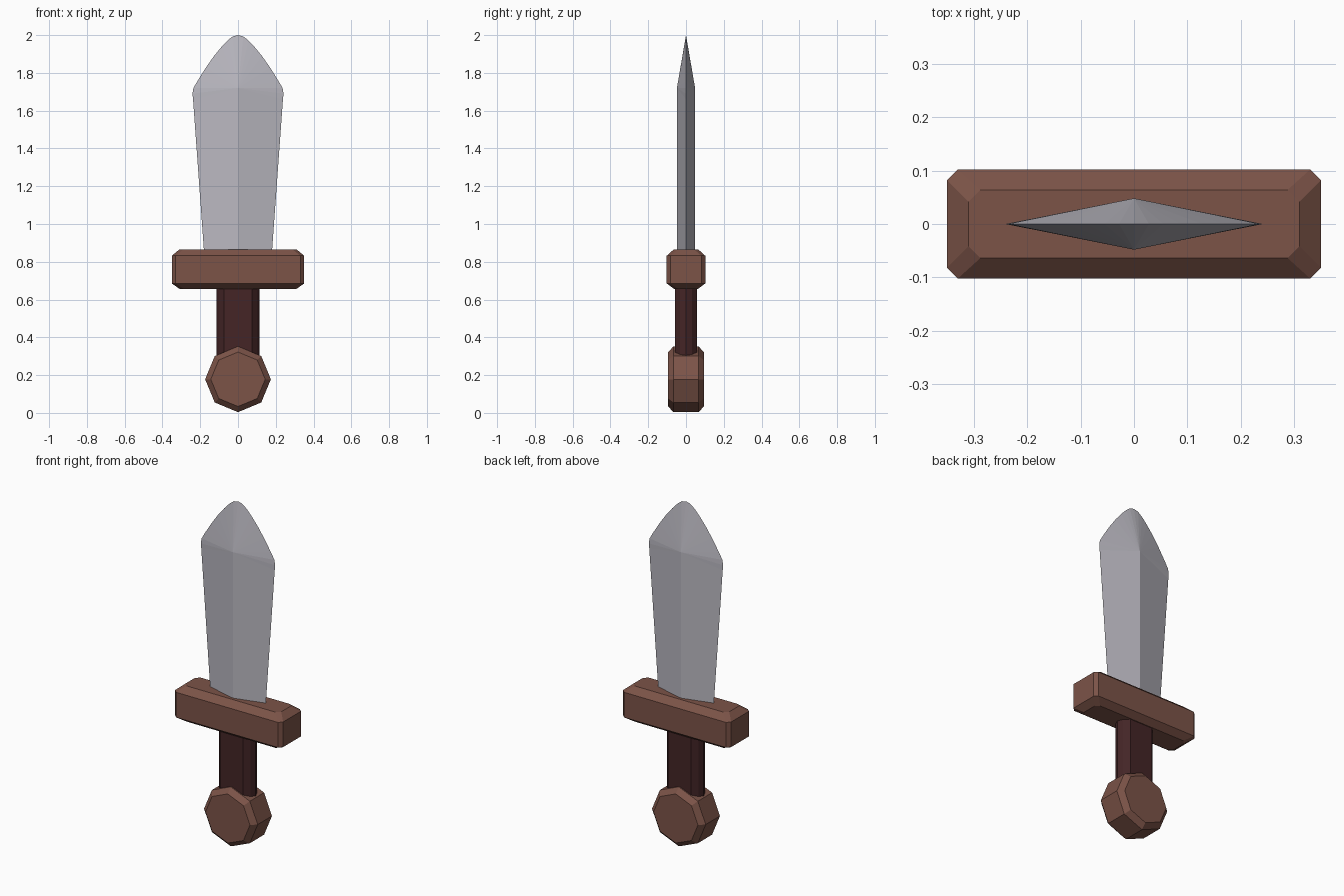
import bpy, bmesh, math

if "Cube" in bpy.data.objects:
    bpy.data.objects.remove(bpy.data.objects["Cube"])


def material(name, rgb):
    m = bpy.data.materials.new(name)
    m.diffuse_color = (*rgb, 1)
    m.use_nodes = True
    m.node_tree.nodes["Principled BSDF"].inputs["Base Color"].default_value = m.diffuse_color
    return m


steel = material("steel grey", (0.49, 0.48, 0.53))
wood = material("reddish brown", (0.20, 0.087, 0.064))
leather = material("dark maroon", (0.058, 0.0185, 0.0195))


def finish(name, bm, mat):
    bmesh.ops.recalc_face_normals(bm, faces=bm.faces)
    mesh = bpy.data.meshes.new(name)
    bm.to_mesh(mesh)
    bm.free()
    mesh.materials.append(mat)
    ob = bpy.data.objects.new(name, mesh)
    bpy.context.collection.objects.link(ob)
    return ob


def loft(name, rings, mat):
    """Join equal-length rings of 3D points and cap both ends."""
    bm = bmesh.new()
    loops = [[bm.verts.new(p) for p in ring] for ring in rings]
    n = len(loops[0])
    for a, b in zip(loops, loops[1:]):
        for i in range(n):
            j = (i + 1) % n
            bm.faces.new((a[i], a[j], b[j], b[i]))
    bm.faces.new(loops[0])
    bm.faces.new(loops[-1])
    return finish(name, bm, mat)


def chamfered(hx, hy, c, z):
    """Rectangle with cut corners at height z."""
    return [(hx, -hy + c, z), (hx, hy - c, z), (hx - c, hy, z), (-hx + c, hy, z),
            (-hx, hy - c, z), (-hx, -hy + c, z), (-hx + c, -hy, z), (hx - c, -hy, z)]


# Pommel: chamfered octagonal disc facing front
def octagon(r, y):
    return [(r * math.sin(k * math.pi / 4), y, 0.178 + r * math.cos(k * math.pi / 4))
            for k in range(8)]


loft("pommel", [octagon(r, y) for r, y in
                ((0.144, -0.095), (0.174, -0.066), (0.174, 0.066), (0.144, 0.095))], wood)

# Grip: flattened faceted prism
quarter = [(0.115, 0.0), (0.102, 0.032), (0.074, 0.059)]
half = quarter + [(-x, y) for x, y in reversed(quarter)]
section = half + [(-x, -y) for x, y in half[1:-1]]
loft("grip", [[(x, y, z) for x, y in section] for z in (0.25, 0.70)], leather)

# Crossguard: box with chamfered edges
loft("crossguard", [chamfered(0.31, 0.064, 0.022, 0.657),
                    chamfered(0.35, 0.102, 0.02, 0.685),
                    chamfered(0.35, 0.102, 0.02, 0.832),
                    chamfered(0.31, 0.064, 0.022, 0.866)], wood)

# Blade: diamond section, faces fan from the ridge end to the curved point
edge = [(0.176, 0.80), (0.238, 1.66), (0.241, 1.69), (0.236, 1.72), (0.214, 1.758),
        (0.17, 1.828), (0.128, 1.888), (0.088, 1.937), (0.055, 1.972), (0.028, 1.993)]
bm = bmesh.new()
tip = bm.verts.new((0, 0, 2.0))
ridge = {s: (bm.verts.new((0, s * 0.048, 0.80)), bm.verts.new((0, s * 0.048, 1.72)))
         for s in (-1, 1)}
base = []
for side in (-1, 1):
    rim = [bm.verts.new((side * x, 0, z)) for x, z in edge] + [tip]
    base.append(rim[0])
    for low, high in ridge.values():
        bm.faces.new((low, rim[0], rim[1], high))
        for a, b in zip(rim[1:], rim[2:]):
            bm.faces.new((high, a, b))
bm.faces.new((base[0], ridge[-1][0], base[1], ridge[1][0]))
finish("blade", bm, steel)
